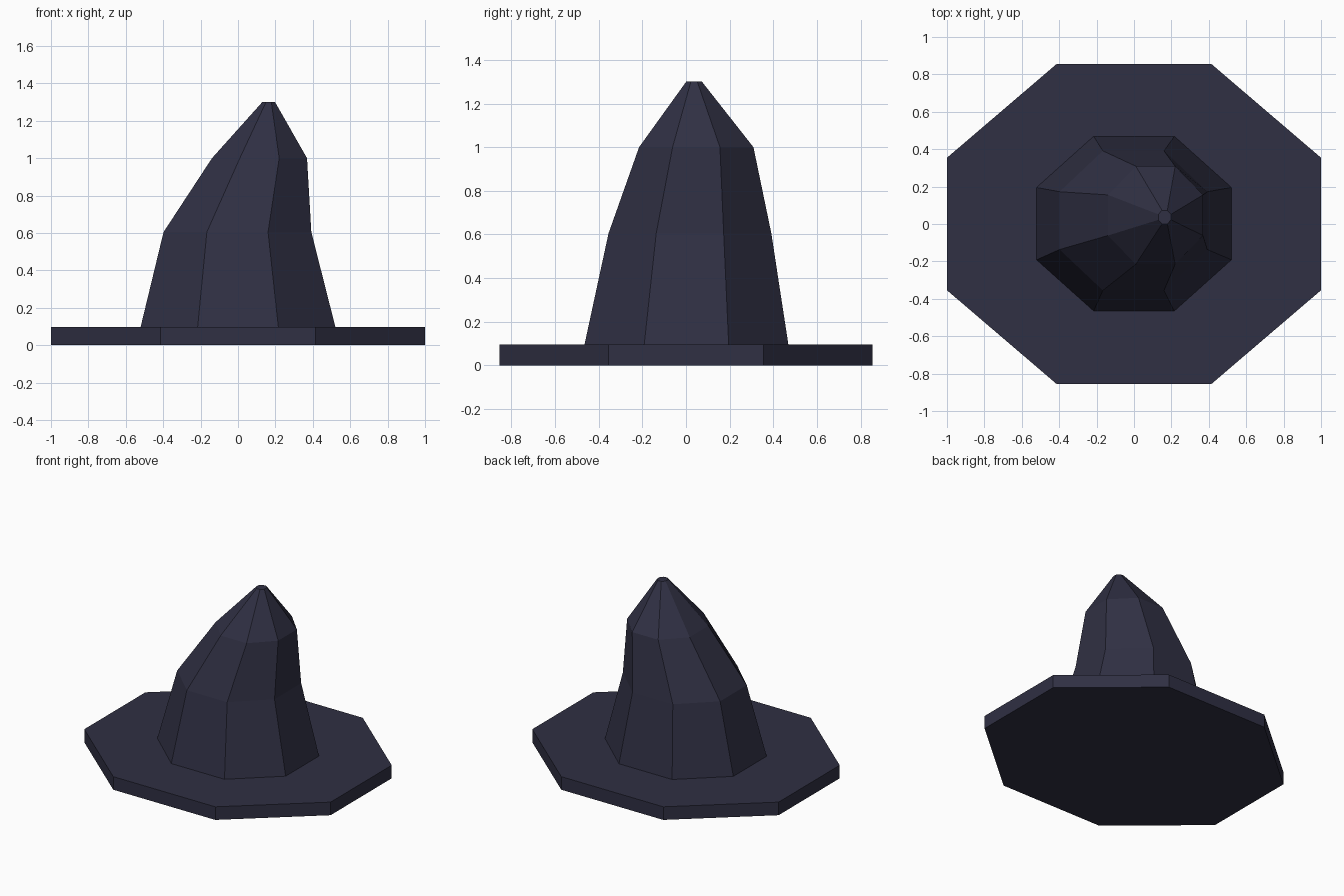
import bpy, bmesh, math

SIDES = 8
old = bpy.data.objects.get("Cube")
if old:
    bpy.data.objects.remove(old, do_unlink=True)

# Dark navy felt
felt = bpy.data.materials.new("dark_navy_felt")
felt.use_nodes = True
colour = (0.029, 0.029, 0.056, 1)
felt.diffuse_color = colour
bsdf = next(n for n in felt.node_tree.nodes if n.type == 'BSDF_PRINCIPLED')
bsdf.inputs["Base Color"].default_value = colour
bsdf.inputs["Roughness"].default_value = 0.9


def loft(name, rings):
    """Join octagonal rings (x, y, z, half width, half depth) into a capped solid."""
    bm = bmesh.new()
    loops = []
    for cx, cy, z, half_x, half_y in rings:
        loop = []
        for i in range(SIDES):
            a = math.tau * (i + 0.5) / SIDES
            s = 1 / math.cos(math.pi / SIDES)
            loop.append(bm.verts.new((cx + half_x * s * math.cos(a),
                                      cy + half_y * s * math.sin(a), z)))
        loops.append(loop)
    for low, high in zip(loops, loops[1:]):
        for i in range(SIDES):
            j = (i + 1) % SIDES
            bm.faces.new((low[i], low[j], high[j], high[i]))
    bm.faces.new(loops[0][::-1])
    bm.faces.new(loops[-1])
    mesh = bpy.data.meshes.new(name)
    bm.to_mesh(mesh)
    bm.free()
    mesh.materials.append(felt)
    obj = bpy.data.objects.new(name, mesh)
    bpy.context.collection.objects.link(obj)
    return obj


# Flat wide brim
loft("brim", [(0, 0, 0, 1, 0.855), (0, 0, 0.096, 1, 0.855)])

# Pointed crown, leaning to its left and slightly back
loft("crown", [
    (0, 0.002, 0.096, 0.521, 0.467),
    (-0.003, 0.018, 0.605, 0.395, 0.373),
    (0.115, 0.047, 1.0, 0.254, 0.262),
    (0.164, 0.037, 1.3, 0.034, 0.036),
])
